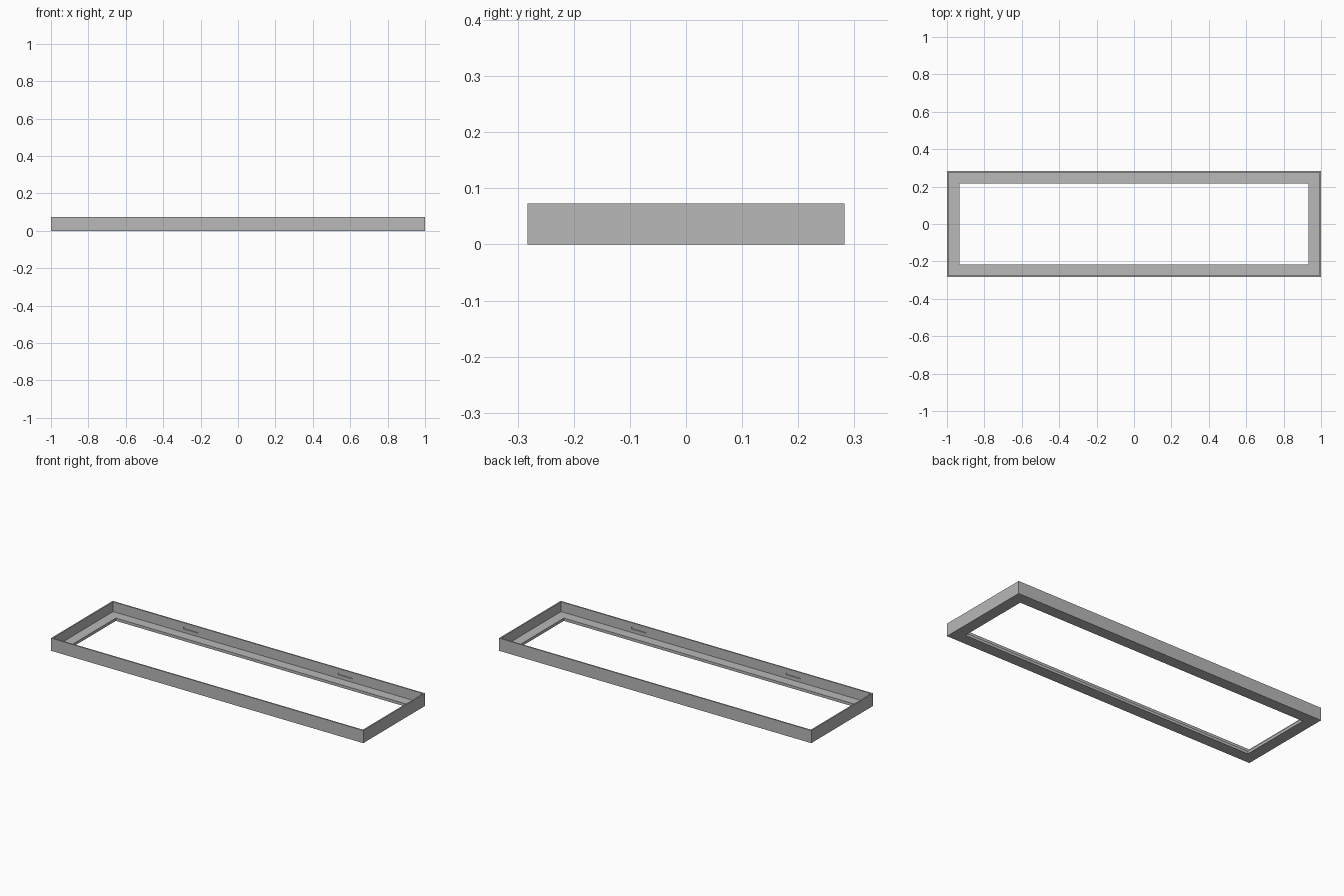
import bpy, bmesh

if "Cube" in bpy.data.objects:
    bpy.data.objects.remove(bpy.data.objects["Cube"])

HX, HY, H = 1.0, 0.2825, 0.073      # outer half sizes and height
WALL, LIP, LIP_H = 0.008, 0.066, 0.016

grey = bpy.data.materials.new("plain grey")
grey.diffuse_color = (0.48, 0.48, 0.48, 1)
grey.use_nodes = True
grey.node_tree.nodes["Principled BSDF"].inputs["Base Color"].default_value = grey.diffuse_color


def finish(name, bm):
    bmesh.ops.recalc_face_normals(bm, faces=bm.faces)
    mesh = bpy.data.meshes.new(name)
    bm.to_mesh(mesh)
    bm.free()
    mesh.materials.append(grey)
    obj = bpy.data.objects.new(name, mesh)
    bpy.context.collection.objects.link(obj)
    return obj


# Tray frame: an L-shaped section (inset, height) carried around a rectangle
section = [(0, 0), (0, H), (WALL, H), (WALL, LIP_H), (LIP, LIP_H), (LIP, 0)]
bm = bmesh.new()
rings = [[bm.verts.new((sx * (HX - d), sy * (HY - d), z))
          for sx, sy in ((-1, -1), (1, -1), (1, 1), (-1, 1))]
         for d, z in section]
for i, ring in enumerate(rings):
    nxt = rings[(i + 1) % len(rings)]
    for k in range(4):
        j = (k + 1) % 4
        bm.faces.new((ring[k], ring[j], nxt[j], nxt[k]))
frame = finish("tray_frame", bm)

# Shallow clip slots on the inner faces of the two long walls
bm = bmesh.new()
for x in (-0.495, 0.495):
    for side in (-1, 1):
        box = bmesh.ops.create_cube(bm, size=1)["verts"]
        bmesh.ops.scale(bm, vec=(0.094, 0.01, 0.011), verts=box)
        bmesh.ops.translate(bm, vec=(x, side * (HY - WALL), 0.042), verts=box)
cutter = finish("slot_cutter", bm)
cutter.hide_render = True

cut = frame.modifiers.new("slots", 'BOOLEAN')
cut.operation = 'DIFFERENCE'
cut.solver = 'EXACT'
cut.object = cutter
bpy.context.view_layer.objects.active = frame
frame.select_set(True)
bpy.ops.object.modifier_apply(modifier=cut.name)
bpy.data.objects.remove(cutter)
